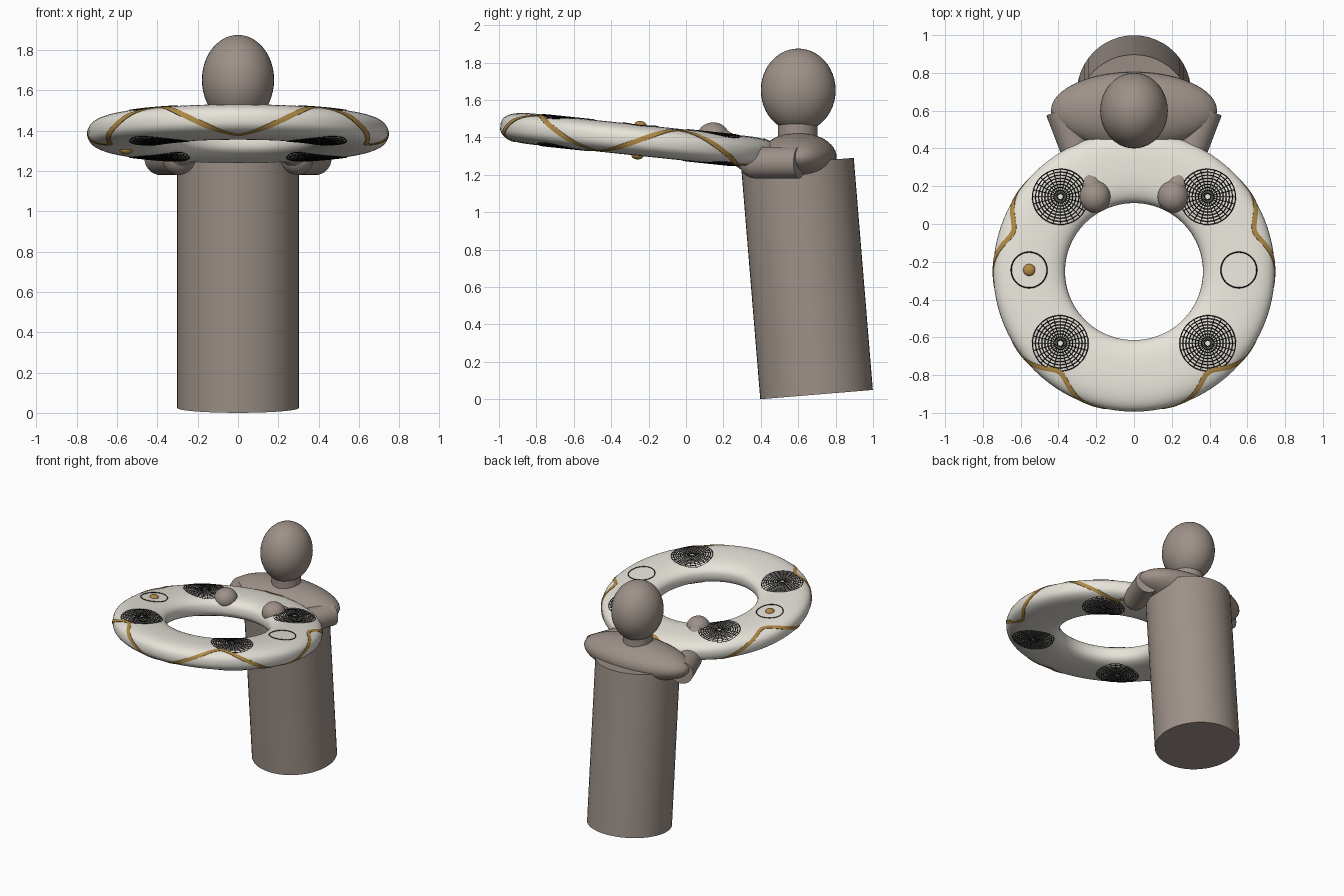
import bpy, bmesh, math
from mathutils import Vector, Matrix

if "Cube" in bpy.data.objects:
    bpy.data.objects.remove(bpy.data.objects["Cube"])

R, A, H, N = 0.555, 0.19, 0.083, 2.7      # ring radius, half width, half height, roundness
RING = Matrix.Translation((0, -0.252, 1.385)) @ Matrix.Rotation(math.radians(-6), 4, 'X')


def material(name, rgb):
    m = bpy.data.materials.new(name)
    m.diffuse_color = (*rgb, 1)
    m.use_nodes = True
    m.node_tree.nodes["Principled BSDF"].inputs["Base Color"].default_value = m.diffuse_color
    return m


WHITE = material("warm_white", (0.80, 0.77, 0.70))
TAUPE = material("taupe", (0.34, 0.285, 0.25))
GOLD = material("gold", (0.43, 0.25, 0.06))
BLACK = material("black", (0.008, 0.008, 0.008))


def finish(bm, name, mat, matrix=Matrix(), angle=40):
    bmesh.ops.recalc_face_normals(bm, faces=bm.faces[:])
    bm.transform(matrix)
    me = bpy.data.meshes.new(name)
    bm.to_mesh(me)
    bm.free()
    ob = bpy.data.objects.new(name, me)
    bpy.context.collection.objects.link(ob)
    me.materials.append(mat)
    bpy.ops.object.select_all(action='DESELECT')
    ob.select_set(True)
    bpy.context.view_layer.objects.active = ob
    bpy.ops.object.shade_smooth_by_angle(angle=math.radians(angle))
    return ob


def ellipsoid(name, center, radii, mat, matrix=Matrix()):
    bm = bmesh.new()
    bmesh.ops.create_uvsphere(bm, u_segments=40, v_segments=24, radius=1)
    bm.transform(Matrix.Translation(center) @ Matrix.Diagonal((*radii, 1)))
    return finish(bm, name, mat, matrix)


def rod(name, p, q, r, mat, matrix=Matrix(), caps=True, r2=None):
    p, q = Vector(p), Vector(q)
    bm = bmesh.new()
    bmesh.ops.create_cone(bm, cap_ends=caps, segments=48, radius1=r,
                          radius2=r2 or r, depth=(q - p).length)
    rot = (q - p).to_track_quat('Z', 'Y').to_matrix().to_4x4()
    bm.transform(Matrix.Translation((p + q) / 2) @ rot)
    return finish(bm, name, mat, matrix)


def sweep(bm, loops, close_path=True):
    """Skin a list of closed cross-sections."""
    rows = [[bm.verts.new(v) for v in loop] for loop in loops]
    for i in range(len(rows) if close_path else len(rows) - 1):
        a, b = rows[i], rows[(i + 1) % len(rows)]
        for j in range(len(a)):
            k = (j + 1) % len(a)
            bm.faces.new((a[j], a[k], b[k], b[j]))


def wire(bm, pts, radius, closed):
    loops = []
    for i, p in enumerate(pts):
        if closed:
            t = pts[(i + 1) % len(pts)] - pts[i - 1]
        else:
            t = pts[min(i + 1, len(pts) - 1)] - pts[max(i - 1, 0)]
        side = t.cross(Vector((0, 0, 1))).normalized()
        up = side.cross(t).normalized()
        loops.append([p + side * radius, p + up * radius, p - side * radius, p - up * radius])
    sweep(bm, loops, closed)


def power(v, e):
    return math.copysign(abs(v) ** e, v)


def on_ring(x, y, side):
    """Point on the upper (side 1) or lower (side -1) ring skin."""
    d = min(abs(math.hypot(x, y) - R) / A, 0.999)
    return Vector((x, y, side * (H * (1 - d ** N) ** (1 / N) + 0.001)))


# Floating ring body
bm = bmesh.new()
loops = []
for i in range(96):
    th = math.tau * i / 96
    loop = []
    for j in range(40):
        ph = math.tau * j / 40
        r = R + A * power(math.cos(ph), 2 / N)
        loop.append((r * math.sin(th), -r * math.cos(th), H * power(math.sin(ph), 2 / N)))
    loops.append(loop)
sweep(bm, loops)
ring = finish(bm, "ring_body", WHITE, RING)

# Wavy trim around the outer rim
path = []
for i in range(300):
    th = math.tau * i / 300
    z = -0.074 * math.cos(5 * th)
    x = A * (1 - abs(z / H) ** N) ** (1 / N)
    nr, nz = x ** (N - 1) / A ** N, power(z, N - 1) / H ** N
    out = Vector((math.sin(th), -math.cos(th), 0))
    path.append((out * (R + x) + Vector((0, 0, z)),
                 (out * nr + Vector((0, 0, nz))).normalized()))
loops = []
for i, (p, n) in enumerate(path):
    t = path[(i + 1) % 300][0] - path[i - 1][0]
    s = t.cross(n).normalized() * 0.013
    loops.append([p + s + n * 0.002, p + n * 0.004, p - s + n * 0.002,
                  p - s - n * 0.006, p + s - n * 0.006])
bm = bmesh.new()
sweep(bm, loops)
finish(bm, "wavy_trim", GOLD, RING)

# Four ducted fans with grilles on both faces
FAN = 0.148
for label, cx, cy in (("front_right", 0.39, -0.39), ("front_left", -0.39, -0.39),
                      ("back_right", 0.39, 0.39), ("back_left", -0.39, 0.39)):
    cutter = rod(label + "_duct_cutter", (cx, cy, -0.2), (cx, cy, 0.2), 0.138, BLACK, RING)
    cutter.hide_render = True
    cutter.hide_viewport = True
    cut = ring.modifiers.new(label + "_duct", 'BOOLEAN')
    cut.operation = 'DIFFERENCE'
    cut.object = cutter
    cut.solver = 'EXACT'
    rod(label + "_duct", (cx, cy, -0.062), (cx, cy, 0.062), 0.137, BLACK, RING, caps=False)
    rod(label + "_hub", (cx, cy, -0.04), (cx, cy, 0.04), 0.028, BLACK, RING)

    bm = bmesh.new()
    for side in (1, -1):
        for k in range(9):
            r = FAN * (k + 1) / 9
            wire(bm, [on_ring(cx + r * math.cos(a), cy + r * math.sin(a), side)
                      for a in (math.tau * i / 36 for i in range(36))], 0.0025, True)
        for k in range(24):
            a = math.tau * k / 24
            wire(bm, [on_ring(cx + r * math.cos(a), cy + r * math.sin(a), side)
                      for r in (0.016, 0.06, 0.1, 0.125, FAN)], 0.0018, False)
    finish(bm, label + "_grille", BLACK, RING)

    bm = bmesh.new()
    for k in range(5):
        turn = Matrix.Translation((cx, cy, 0)) @ Matrix.Rotation(math.tau * k / 5 + 0.3, 4, 'Z')
        loops = []
        for r, w, pitch in ((0.02, 0.014, 50), (0.075, 0.022, 40), (0.132, 0.032, 30)):
            c, s = w * math.cos(math.radians(pitch)), w * math.sin(math.radians(pitch))
            loops.append([turn @ Vector((r, sx * c, sx * s + dz))
                          for sx, dz in ((-1, -.002), (1, -.002), (1, .002), (-1, .002))])
        sweep(bm, loops, False)
    finish(bm, label + "_blades", BLACK, RING)

# Hatch outlines on the sides of the ring
for label, cx in (("right", R), ("left", -R)):
    bm = bmesh.new()
    wire(bm, [on_ring(cx + 0.095 * math.cos(a), 0.095 * math.sin(a), 1)
              for a in (math.tau * i / 48 for i in range(48))], 0.003, True)
    finish(bm, label + "_hatch_outline", BLACK, RING)

# Control knobs, above and below on the left
for label, side in (("top", 1), ("bottom", -1)):
    ellipsoid(label + "_knob", (-R, 0, side * H), (0.032, 0.032, 0.02), GOLD, RING)

# Figure: leaning trunk, shoulders, neck and head
lean = math.radians(4.7)
base = Vector((0, 0.698, 0.025))
rod("trunk", base, base + 1.245 * Vector((0, -math.sin(lean), math.cos(lean))), 0.302, TAUPE)
ellipsoid("shoulders", (0, 0.6, 1.295), (0.44, 0.205, 0.13), TAUPE)
rod("neck", (0, 0.597, 1.36), (0, 0.597, 1.5), 0.105, TAUPE)
ellipsoid("head", (0, 0.6, 1.652), (0.179, 0.2, 0.223), TAUPE)

# Arms reaching under the ring, hands emerging on top
for label, s in (("right", 1), ("left", -1)):
    elbow = (s * 0.295, 0.37, 1.265)
    rod(label + "_upper_arm", (s * 0.385, 0.605, 1.265), elbow, 0.085, TAUPE)
    ellipsoid(label + "_elbow", elbow, (0.084, 0.084, 0.084), TAUPE)
    rod(label + "_forearm", elbow, (s * 0.21, 0.16, 1.40), 0.075, TAUPE, r2=0.062)
    ellipsoid(label + "_hand", (s * 0.207, 0.145, 1.405), (0.082, 0.085, 0.075), TAUPE)
